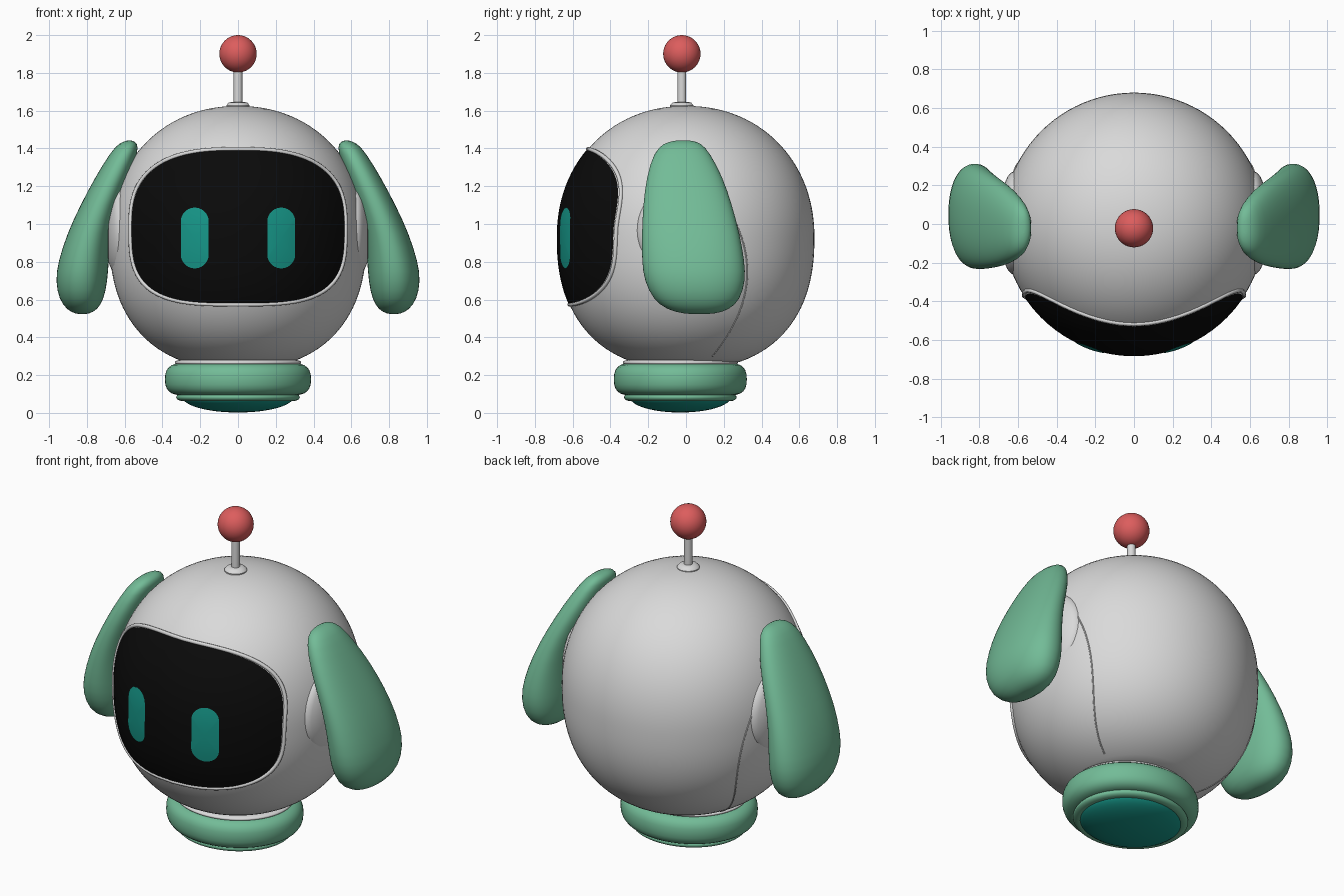
import bpy, bmesh
from math import sin, cos, pi, tau, sqrt, copysign, radians
from mathutils import Vector

cube = bpy.data.objects.get("Cube")
if cube:
    bpy.data.objects.remove(cube)


def material(name, r, g, b):
    m = bpy.data.materials.new(name)
    m.use_nodes = True
    m.diffuse_color = (r, g, b, 1)
    m.node_tree.nodes["Principled BSDF"].inputs["Base Color"].default_value = (r, g, b, 1)
    return m


WHITE = material("shell_white", .70, .70, .70)
GREEN = material("soft_green", .17, .50, .31)
BLACK = material("visor_black", .003, .003, .003)
TEAL = material("glow_teal", .008, .31, .25)
RED = material("ball_red", .72, .11, .11)


def spow(v, p):
    return copysign(abs(v) ** p, v)


def skin(name, rows, mat, smooth_angle=40, facing=None):
    """Bridge equal rings of points into a smooth-shaded object."""
    bm = bmesh.new()
    rings = [[bm.verts.new(p) for p in row] for row in rows]
    n = len(rows[0])
    for a, b in zip(rings, rings[1:]):
        for i in range(n):
            j = (i + 1) % n
            bm.faces.new((a[i], a[j], b[j], b[i]))
    bmesh.ops.remove_doubles(bm, verts=bm.verts, dist=1e-5)
    bmesh.ops.recalc_face_normals(bm, faces=bm.faces)
    if facing:
        total = sum((f.normal * f.calc_area() for f in bm.faces), Vector())
        if total.dot(Vector(facing)) < 0:
            bmesh.ops.reverse_faces(bm, faces=bm.faces)
    for f in bm.faces:
        f.smooth = True
    mesh = bpy.data.meshes.new(name)
    bm.to_mesh(mesh)
    bm.free()
    mesh.set_sharp_from_angle(angle=radians(smooth_angle))
    mesh.materials.append(mat)
    ob = bpy.data.objects.new(name, mesh)
    bpy.context.collection.objects.link(ob)
    return ob


def lathe(name, profile, mat, y=0, sy=1, segs=64, angle=40):
    """Turn (radius, height) points around a vertical axis."""
    rows = [[(r * cos(tau * i / segs), y + sy * r * sin(tau * i / segs), z)
             for i in range(segs)] for r, z in profile]
    return skin(name, rows, mat, angle)


def oval(rc, zc, ra, rz, p=1.0, n=24):
    return [(rc + ra * spow(cos(tau * i / n), p), zc + rz * spow(sin(tau * i / n), p))
            for i in range(n + 1)]


def tube(name, points, radius, mat, cyclic):
    cu = bpy.data.curves.new(name, "CURVE")
    cu.dimensions = "3D"
    cu.bevel_depth = radius
    cu.bevel_resolution = 2
    sp = cu.splines.new("POLY")
    sp.points.add(len(points) - 1)
    for pt, co in zip(sp.points, points):
        pt.co = (*co, 1)
    sp.use_cyclic_u = cyclic
    cu.materials.append(mat)
    ob = bpy.data.objects.new(name, cu)
    bpy.context.collection.objects.link(ob)


# Head: round above, fuller below, with a flat underside
MID, RAD = .93, .68


def head_radius(z):
    b, p = (.695, 2.1) if z > MID else (.70, 2.35)
    return RAD * max(0, 1 - (abs(z - MID) / b) ** p) ** (1 / p)


heights = [MID - .695 * cos(pi * i / 56) for i in range(57)]
heights = [.27] + [z for z in heights if z > .275]
lathe("head", [(0, .27)] + [(head_radius(z), z) for z in heights], WHITE, segs=96, angle=60)


def on_face(x, z, lift):
    return (x, -sqrt(max(0, head_radius(z) ** 2 - x * x)) - lift, z)


def face_plate(name, outline, cx, cz, lift, mat, rings=14):
    """Thin plate following the front of the head."""
    rows = [[on_face(cx + dx * k / rings, cz + dz * k / rings, lift) for dx, dz in outline]
            for k in range(rings + 1)]
    return skin(name, rows, mat, 60, facing=(0, -1, 0))


# Visor: rounded screen with a thin shell rim
VISOR_Z = .985
visor_outline = []
for i in range(96):
    a = tau * i / 96
    p = 2 / 2.7 if sin(a) > 0 else 2 / 3.3
    visor_outline.append((.563 * spow(cos(a), p), .405 * spow(sin(a), p)))
face_plate("visor", visor_outline, 0, VISOR_Z, .004, BLACK)
tube("visor_rim", [on_face(x * 1.012, VISOR_Z + z * 1.016, 0) for x, z in visor_outline],
     .011, WHITE, True)

# Eyes: upright capsules on the visor
eye_outline = [(.074 * cos(tau * (i + .5) / 32),
                .074 * sin(tau * (i + .5) / 32) + copysign(.087, sin(tau * (i + .5) / 32)))
               for i in range(32)]
for side, s in (("left", 1), ("right", -1)):
    face_plate(side + "_eye", eye_outline, s * .229, .926, .009, TEAL, 6)

# Ears: height, inner x, outer x, front y, back y
EAR = [(1.442, .56, .59, -.06, .03), (1.428, .53, .63, -.12, .08),
       (1.38, .53, .675, -.17, .125), (1.25, .57, .755, -.21, .195),
       (1.1, .63, .835, -.228, .245), (.95, .67, .905, -.235, .285),
       (.8, .685, .953, -.235, .312), (.7, .69, .967, -.222, .316),
       (.6, .71, .948, -.175, .288), (.545, .745, .905, -.1, .23),
       (.524, .79, .86, -.01, .15)]
for side, s in (("left", 1), ("right", -1)):
    rows = []
    for z, x0, x1, y0, y1 in EAR:
        rows.append([(s * ((x0 + x1) / 2 + (x1 - x0) / 2 * spow(cos(tau * i / 32), .9)),
                      (y0 + y1) / 2 + (y1 - y0) / 2 * spow(sin(tau * i / 32), .9), z)
                     for i in range(32)])
    for k in (0, -1):
        mid = sum((Vector(p) for p in rows[k]), Vector()) / 32
        rows.insert(0 if k == 0 else len(rows), [mid] * 32)
    ear = skin(side + "_ear", rows, GREEN, 180)
    sub = ear.modifiers.new("soften", "SUBSURF")
    sub.levels = sub.render_levels = 1

    # Ear mount: domed disc between ear and head
    dome = [(0, .54), (.262, .54), (.268, .61), (.262, .635), (.24, .655), (.17, .685), (0, .705)]
    skin(side + "_ear_mount",
         [[(s * x, .005 + r * cos(tau * i / 48), .965 + r * sin(tau * i / 48))
           for i in range(48)] for r, x in dome], WHITE, 50)

    # Shell seam running down behind the ear
    seam = []
    for i in range(25):
        t = i / 24
        z = 1.05 - .75 * t
        y = .24 + .42 * t - .52 * t * t
        seam.append((s * sqrt(max(0, head_radius(z) ** 2 - y * y)), y, z))
    tube(side + "_seam", seam, .004, WHITE, False)

# Neck, collar and glowing base
NY, SY = -.03, .91
lathe("neck_ring", oval(.30, .266, .035, .014), WHITE, NY, SY)
lathe("collar", oval(.30, .178, .087, .084, .8), GREEN, NY, SY, angle=180)
lathe("collar_lower_ring", oval(.295, .083, .032, .02), GREEN, NY, SY, angle=180)
lens = [(.295 * sin(pi / 2 * i / 12), .085 - .083 * cos(pi / 2 * i / 12)) for i in range(13)]
lathe("base_light", lens + [(0, .10)], TEAL, NY, SY)

# Antenna
AY = -.022
lathe("antenna_base", [(0, 1.60), (.06, 1.60), (.062, 1.628), (.05, 1.642), (.03, 1.647),
                       (0, 1.647)], WHITE, AY, segs=32)
lathe("antenna_rod", [(0, 1.62), (.023, 1.62), (.023, 1.83), (0, 1.83)], WHITE, AY, segs=24)
lathe("antenna_ball", [(.099 * sin(pi * i / 20), 1.901 - .099 * cos(pi * i / 20))
                       for i in range(21)], RED, AY, segs=40)
